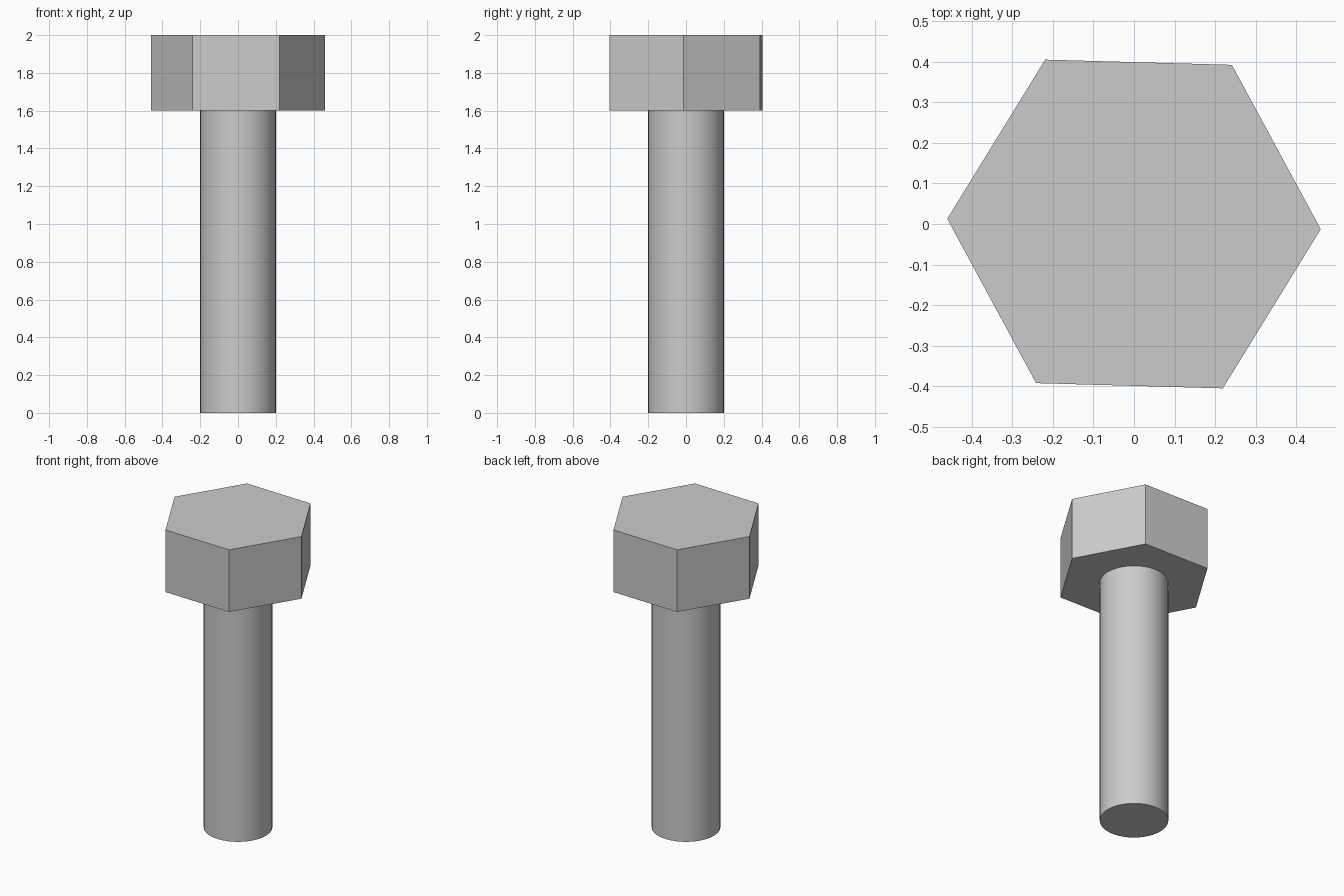
import bpy
import math

# Remove the default cube
cube = bpy.data.objects.get("Cube")
if cube:
    bpy.data.objects.remove(cube, do_unlink=True)

HEAD_BOTTOM, TOP = 1.6, 2.0


def make_material(name, color):
    mat = bpy.data.materials.new(name)
    mat.use_nodes = True
    mat.diffuse_color = color
    mat.node_tree.nodes["Principled BSDF"].inputs["Base Color"].default_value = color
    return mat


def add_prism(name, sides, radius, bottom, top, mat, turn=0.0):
    """Upright prism between two heights, turned about z."""
    bpy.ops.mesh.primitive_cylinder_add(
        vertices=sides, radius=radius, depth=top - bottom,
        location=(0, 0, (bottom + top) / 2), rotation=(0, 0, turn))
    obj = bpy.context.object
    obj.name = name
    obj.data.name = name
    obj.data.materials.append(mat)
    return obj


steel = make_material("plain grey steel", (0.6, 0.6, 0.6, 1.0))

# Round smooth shaft
add_prism("bolt_shaft", 64, 0.2, 0.0, HEAD_BOTTOM, steel)
bpy.ops.object.shade_smooth_by_angle(angle=math.radians(30))

# Flat-faced hexagonal head, turned slightly off the x axis
add_prism("hex_head", 6, 0.461, HEAD_BOTTOM, TOP, steel, math.radians(28.4))
